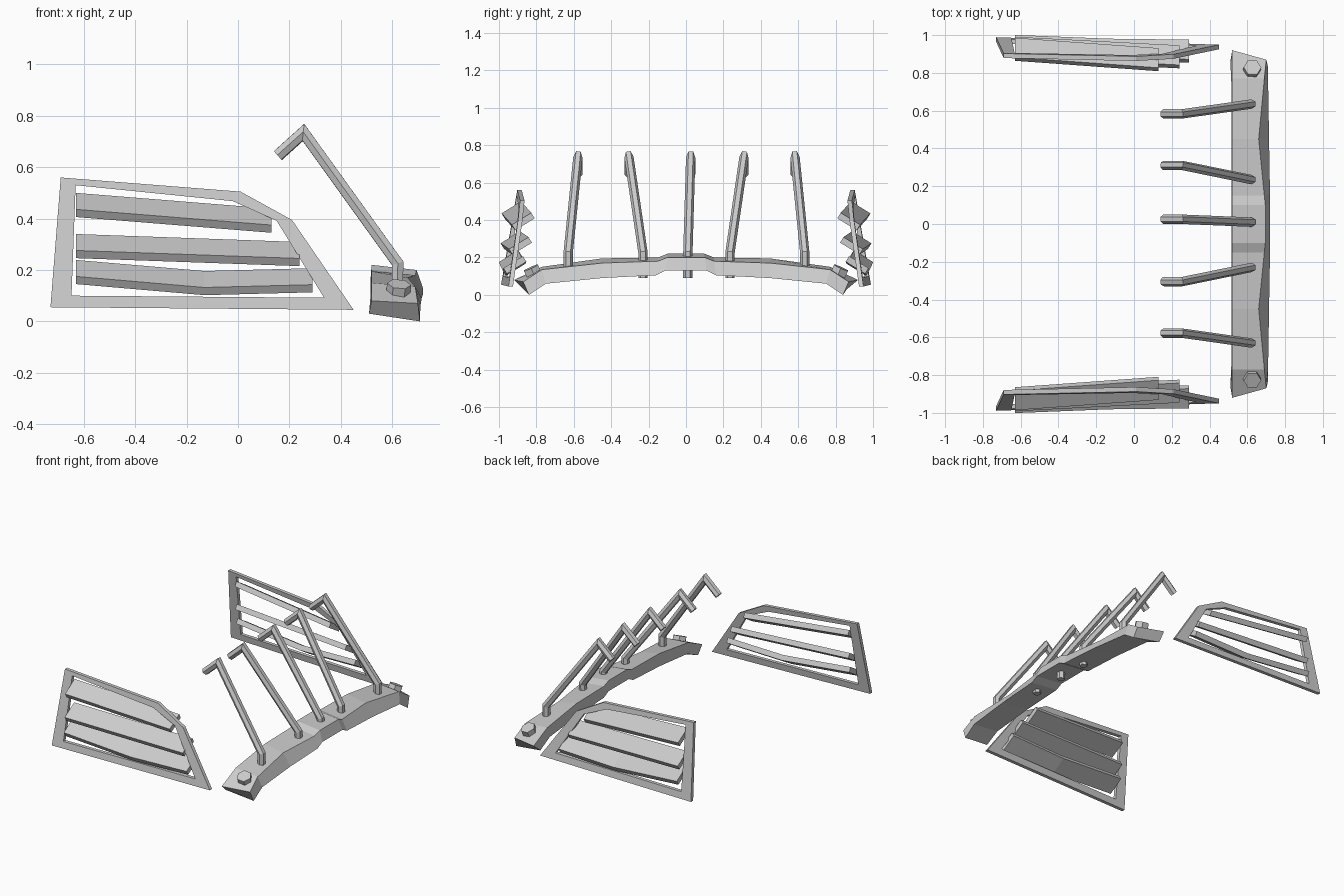
import bpy, bmesh, math
from mathutils import Vector, Matrix

cube = bpy.data.objects.get("Cube")
if cube:
    bpy.data.objects.remove(cube, do_unlink=True)

metal = bpy.data.materials.new("grey_metal")
metal.use_nodes = True
GREY = (0.6, 0.6, 0.6, 1)
metal.diffuse_color = GREY
metal.node_tree.nodes["Principled BSDF"].inputs["Base Color"].default_value = GREY


def finish(name, bm):
    bmesh.ops.recalc_face_normals(bm, faces=bm.faces)
    mesh = bpy.data.meshes.new(name)
    bm.to_mesh(mesh)
    bm.free()
    mesh.materials.append(metal)
    obj = bpy.data.objects.new(name, mesh)
    bpy.context.collection.objects.link(obj)
    return obj


def loft(name, rings):
    """Skin a closed solid through a row of matching rings."""
    bm = bmesh.new()
    loops = [[bm.verts.new(p) for p in ring] for ring in rings]
    n = len(loops[0])
    for a, b in zip(loops, loops[1:]):
        for i in range(n):
            j = (i + 1) % n
            bm.faces.new((a[i], a[j], b[j], b[i]))
    bm.faces.new(loops[0])
    bm.faces.new(loops[-1][::-1])
    return finish(name, bm)


def tube(name, path, radius, sides=6):
    """Sweep a polygon along a path with mitred corners."""
    pts = [Vector(p) for p in path]
    dirs = [(b - a).normalized() for a, b in zip(pts, pts[1:])]
    rings = []
    ring = None
    for i, p in enumerate(pts):
        if ring is None:
            side = Vector((0, 1, 0))
            side = (side - dirs[0] * side.dot(dirs[0])).normalized()
            up = dirs[0].cross(side)
            ring = [p + radius * (math.cos(t) * side + math.sin(t) * up)
                    for t in (math.tau * k / sides for k in range(sides))]
        else:
            d = dirs[i - 1]
            normal = (d + dirs[i]) if i < len(dirs) else d
            ring = [q + d * ((p - q).dot(normal) / d.dot(normal)) for q in ring]
        rings.append(ring)
    return loft(name, rings)


# Side panel frames: a leaning flat outline with an opening
OUTER = [(-.73, .055), (-.69, .56), (.01, .505), (.21, .395), (.45, .045)]
INNER = [(-.648, .1), (-.632, .53), (-.02, .468), (.15, .392), (.335, .092)]


def panel_frame(name, s):
    def ring(pts, offset):
        return [bm.verts.new((x, s * (.952 - .035 * x - .168 * (z - .05) + offset), z))
                for x, z in pts]
    bm = bmesh.new()
    loops = [ring(OUTER, -.012), ring(OUTER, .012), ring(INNER, .012), ring(INNER, -.012)]
    for a, b in zip(loops, loops[1:] + loops[:1]):
        for i in range(5):
            j = (i + 1) % 5
            bm.faces.new((a[i], a[j], b[j], b[i]))
    finish(name, bm)


# Slats: tilted boards given by centre points along their length
SLATS = {
    "upper": [(-.63, .925, .453), (.13, .87, .392)],
    "middle": [(-.63, .93, .293), (.24, .885, .262)],
    "lower": [(-.63, .94, .192), (-.13, .92, .149), (.29, .915, .16)],
}
WIDE = Vector((.052, -.032))
THICK = Vector((.009, .015))
SECTION = [WIDE - THICK, WIDE + THICK * -1 + THICK * 2, THICK - WIDE, -WIDE - THICK]

for side, s in (("left", 1), ("right", -1)):
    panel_frame(side + "_panel_frame", s)
    for row, path in SLATS.items():
        loft(f"{side}_{row}_slat",
             [[(x, s * (y + c.x), z + c.y) for c in SECTION] for x, y, z in path])

# Curved mounting bar: half stations as (y top, y bottom, z back, z front, z base, x front, x base)
HALF = [
    (.10, .11, .22, .20, .13, .695, .72),
    (.15, .16, .20, .18, .105, .69, .72),
    (.45, .45, .195, .17, .09, .66, .715),
    (.77, .75, .15, .135, .06, .69, .71),
]


def station(s, yt, yb, zb, zf, z0, xf, x0):
    return [(.52, s * yt, zb), (xf, s * yt, zf), (x0, s * yb, z0), (.515, s * yb, z0 + .02)]


def bar_end(s):
    return [(.52, s * .92, .08), (.70, s * .87, .07), (.708, s * .84, 0), (.51, s * .86, .03)]


loft("mounting_bar", [bar_end(-1)] + [station(-1, *h) for h in reversed(HALF)]
     + [station(1, *h) for h in HALF] + [bar_end(1)])

# Hooked prongs: foot y and top y
for i, (foot, top) in enumerate([(-.63, -.578), (-.23, -.305), (.01, .025), (.235, .31), (.635, .583)]):
    tube(f"hooked_prong_{i + 1}",
         [(.62, foot, .09), (.622, foot, .225), (.255, top, .735), (.155, top, .645)], .025)

# Hexagonal bolts on the sloping bar ends
for side, s in (("left", 1), ("right", -1)):
    bm = bmesh.new()
    place = Matrix.Translation((.625, s * .82, .125)) @ Matrix.Rotation(-s * .42, 4, 'X') \
        @ Matrix.Rotation(.1, 4, 'Y')
    bmesh.ops.create_cone(bm, cap_ends=True, segments=6, radius1=.047, radius2=.047,
                          depth=.045, matrix=place @ Matrix.Rotation(math.pi / 6, 4, 'Z'))
    finish(side + "_bolt", bm)
